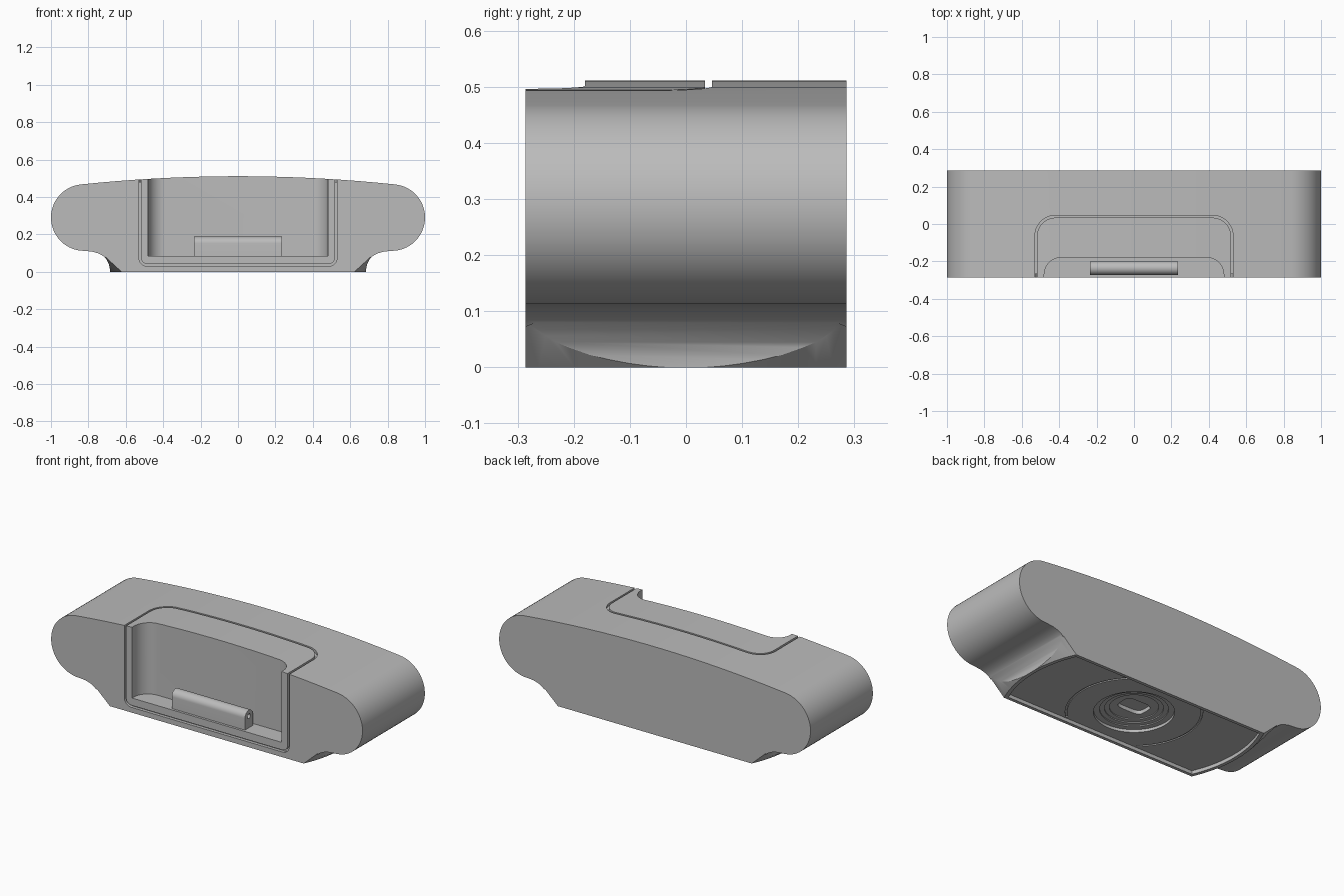
import bpy, bmesh, math
from math import sin, cos, pi, radians

cube = bpy.data.objects.get("Cube")
if cube:
    bpy.data.objects.remove(cube, do_unlink=True)

grey = bpy.data.materials.new("plain grey")
grey.use_nodes = True
grey.diffuse_color = (0.5, 0.5, 0.5, 1)
grey.node_tree.nodes["Principled BSDF"].inputs["Base Color"].default_value = (0.5, 0.5, 0.5, 1)

DEPTH = 0.286


def finish(name, bm):
    bmesh.ops.recalc_face_normals(bm, faces=bm.faces)
    mesh = bpy.data.meshes.new(name)
    bm.to_mesh(mesh)
    bm.free()
    mesh.materials.append(grey)
    ob = bpy.data.objects.new(name, mesh)
    bpy.context.collection.objects.link(ob)
    return ob


def prism(name, points, axis, lo, hi):
    """Extrude a flat outline along one axis."""
    place = {"x": lambda a, b, t: (t, a, b),
             "y": lambda a, b, t: (a, t, b),
             "z": lambda a, b, t: (a, b, t)}[axis]
    bm = bmesh.new()
    ends = [[bm.verts.new(place(a, b, t)) for a, b in points] for t in (lo, hi)]
    for loop in ends:
        bm.faces.new(loop)
    n = len(points)
    for i in range(n):
        j = (i + 1) % n
        bm.faces.new((ends[0][i], ends[0][j], ends[1][j], ends[1][i]))
    return finish(name, bm)


def ring(name, section, steps=128):
    """Revolve a closed section of (radius, height) points about z."""
    bm = bmesh.new()
    loops = [[bm.verts.new((r * cos(2 * pi * k / steps), r * sin(2 * pi * k / steps), z))
              for r, z in section] for k in range(steps)]
    m = len(section)
    for k in range(steps):
        a, b = loops[k], loops[(k + 1) % steps]
        for i in range(m):
            j = (i + 1) % m
            bm.faces.new((a[i], a[j], b[j], b[i]))
    return finish(name, bm)


def arc(cx, cy, r, start, end, steps=12):
    return [(cx + r * cos(radians(start + (end - start) * k / steps)),
             cy + r * sin(radians(start + (end - start) * k / steps)))
            for k in range(steps + 1)]


def u_shape(w, open_at, closed_at, r):
    """Rounded U outline, open at one end."""
    s = 1 if closed_at > open_at else -1
    c = closed_at - s * r
    return ([(w, open_at)] + arc(w - r, c, r, 0, 90 * s)
            + arc(r - w, c, r, 90 * s, 180 * s) + [(-w, open_at)])


def u_band(w, open_at, closed_at, r, t):
    s = 1 if closed_at > open_at else -1
    return u_shape(w, open_at, closed_at, r) + u_shape(w - t, open_at, closed_at - s * t, r - t)[::-1]


def disc(rx, ry, power=1.0, steps=96):
    def f(v):
        return math.copysign(abs(v) ** power, v)
    return [(rx * f(cos(2 * pi * (k + .5) / steps)), ry * f(sin(2 * pi * (k + .5) / steps)))
            for k in range(steps)]


def cut(ob, cutter):
    cutter.hide_render = True
    mod = ob.modifiers.new("cut", "BOOLEAN")
    mod.operation = "DIFFERENCE"
    mod.solver = "EXACT"
    mod.object = cutter
    bpy.context.view_layer.objects.active = ob
    bpy.ops.object.modifier_apply(modifier=mod.name)
    bpy.data.objects.remove(cutter, do_unlink=True)


def smooth(ob):
    bpy.ops.object.select_all(action="DESELECT")
    ob.select_set(True)
    bpy.context.view_layer.objects.active = ob
    bpy.ops.object.shade_smooth_by_angle(angle=radians(25))


# Body: rounded ends, bowed top, flared foot
half = [(.684, 0), (.686, .022), (.692, .045), (.704, .067), (.722, .085), (.745, .098), (.78, .108)]
half += arc(.822, .29, .178, -90, 83, 32)
half += [(x, .511 - .0623 * x * x) for x in (.75, .65, .55, .45, .35, .25, .15, .05)]
body = prism("body", half + [(-x, z) for x, z in reversed(half)], "y", -DEPTH, DEPTH)

# Conical trim around the foot
cut(body, ring("foot_trim", [(.665, -.02), (.765, .08), (.765, -.02)]))

# Docking pocket and the seam around it
cut(body, prism("pocket", u_shape(.48, -.4, -.18, .09), "z", .085, .7))
cut(body, prism("top_seam", u_band(.53, -.4, .046, .11, .012), "z", .48, .7))
cut(body, prism("front_seam", u_band(.53, .7, .03, .045, .012), "y", -.4, -.268))

# Recessed underside with a ring groove and stepped circular well
end = math.degrees(math.asin(.268 / .665))
panel = arc(0, 0, .665, -end, end, 24) + arc(0, 0, .665, 180 - end, 180 + end, 24)
cut(body, prism("under_panel", panel, "z", -.1, .02))
groove = math.degrees(math.asin(.26 / .35))
for turn in (0, 180):
    band = (arc(0, 0, .35, turn - groove, turn + groove, 24)
            + arc(0, 0, .34, turn + groove, turn - groove, 24))
    cut(body, prism("under_groove", band, "z", -.1, .026))
for i, r in enumerate((.206, .175, .15, .125)):
    cut(body, prism("well_step", disc(r, r), "z", -.1, .036 + .006 * i))
cut(body, prism("centre_socket", disc(.08, .055, .5), "z", -.1, .075))
smooth(body)

# Connector tongue with rounded top and pivot hole
tongue = [(-.272, .08)] + arc(-.236, .152, .036, 180, 0, 20) + [(-.2, .08)]
connector = prism("connector", tongue, "x", -.235, .235)
for s in (-1, 1):
    hole = arc(-.236, .152, .014, 0, 345, 23)
    cut(connector, prism("pivot_hole", hole, "x", *sorted((s * .2, s * .3))))
smooth(connector)
